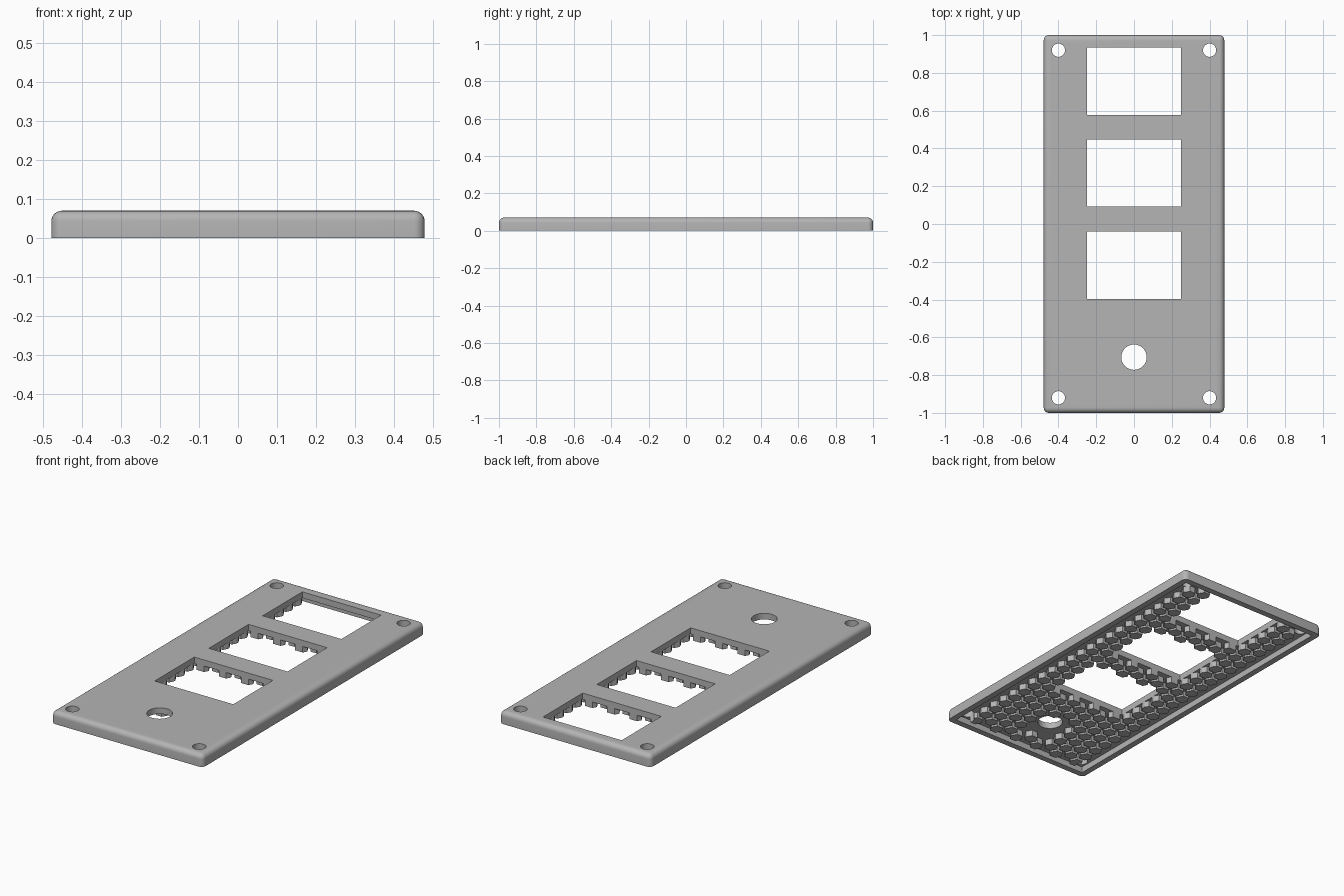
import bpy, bmesh, math
from mathutils import Matrix, Vector

if "Cube" in bpy.data.objects:
    bpy.data.objects.remove(bpy.data.objects["Cube"], do_unlink=True)

WIDTH, LENGTH, HEIGHT = 0.956, 2.0, 0.07
RIM = 0.035            # width of the solid border underneath
SKIN = 0.035           # underside level of the thin plate
PITCH = 0.081          # stud spacing
STUD_R = 0.037
WINDOWS = [0.755, 0.27, -0.218]
WIN_W, WIN_L = 0.496, 0.357
HOLE_Y, HOLE_R = -0.705, 0.067
SCREW_X, SCREW_Y, SCREW_R = 0.4, 0.92, 0.035

grey = bpy.data.materials.new("plain grey")
grey.use_nodes = True
grey.diffuse_color = (0.46, 0.46, 0.46, 1)
grey.node_tree.nodes["Principled BSDF"].inputs["Base Color"].default_value = (0.46, 0.46, 0.46, 1)


def add_box(bm, center, size):
    m = Matrix.Translation(center) @ Matrix.Diagonal((*size, 1))
    return bmesh.ops.create_cube(bm, size=1, matrix=m)["verts"]


def add_prism(bm, x, y, z0, z1, r, sides):
    bmesh.ops.create_cone(bm, cap_ends=True, segments=sides, radius1=r, radius2=r,
                          depth=z1 - z0, matrix=Matrix.Translation((x, y, (z0 + z1) / 2))
                          @ Matrix.Rotation(math.pi / 2, 4, "Z"))


def to_object(bm, name):
    mesh = bpy.data.meshes.new(name)
    bm.to_mesh(mesh)
    bm.free()
    ob = bpy.data.objects.new(name, mesh)
    bpy.context.collection.objects.link(ob)
    mesh.materials.append(grey)
    return ob


def cut(ob, cutter):
    mod = ob.modifiers.new("cut", "BOOLEAN")
    mod.operation, mod.solver, mod.object = "DIFFERENCE", "EXACT", cutter
    bpy.context.view_layer.objects.active = ob
    bpy.ops.object.modifier_apply(modifier=mod.name)


# Cover plate with rounded top and corners
bm = bmesh.new()
add_box(bm, (0, 0, HEIGHT / 2), (WIDTH, LENGTH, HEIGHT))
edges = [e for e in bm.edges if any(v.co.z > 0.01 for v in e.verts)]
bmesh.ops.bevel(bm, geom=edges, offset=0.027, segments=6, profile=0.5, affect="EDGES")
plate = to_object(bm, "cover_plate")

# Hollow underside
bm = bmesh.new()
add_box(bm, (0, 0, SKIN - 0.1), (WIDTH - 2 * RIM, LENGTH - 2 * RIM, 0.2))
hollow = to_object(bm, "hollow_cutter")
cut(plate, hollow)

# Windows, round hole and screw holes
bm = bmesh.new()
for y in WINDOWS:
    add_box(bm, (0, y, 0.05), (WIN_W, WIN_L, 0.4))
add_prism(bm, 0, HOLE_Y, -0.15, 0.25, HOLE_R, 48)
for sx in (-1, 1):
    for sy in (-1, 1):
        add_prism(bm, sx * SCREW_X, sy * SCREW_Y, -0.15, 0.25, SCREW_R, 32)
openings = to_object(bm, "opening_cutter")
cut(plate, openings)

# Staggered hexagonal studs underneath
bm = bmesh.new()
col = PITCH * math.sqrt(3) / 2
strip_y = (WINDOWS[0] + WINDOWS[1]) / 2
for i in range(-7, 8):
    for j in range(-30, 20):
        x = i * col
        y = strip_y + (j + 0.5 * (i % 2)) * PITCH
        if abs(x) > WIDTH / 2 - RIM - STUD_R or abs(y) > LENGTH / 2 - RIM - STUD_R:
            continue
        if math.hypot(x, y - HOLE_Y) < 0.14:
            continue
        if any(abs(x) < WIN_W / 2 + 0.02 and abs(y - w) < WIN_L / 2 + 0.015 for w in WINDOWS):
            continue
        # Cones start pointing along y, so the quarter turn points them along x
        add_prism(bm, x, y, 0.001, SKIN + 0.005, STUD_R, 6)
studs = to_object(bm, "underside_studs")
cut(studs, openings)

for cutter in (hollow, openings):
    bpy.data.objects.remove(cutter, do_unlink=True)

# Smooth the rounded plate, keep its edges sharp
bpy.ops.object.select_all(action="DESELECT")
plate.select_set(True)
bpy.context.view_layer.objects.active = plate
bpy.ops.object.shade_smooth_by_angle(angle=math.radians(35))
